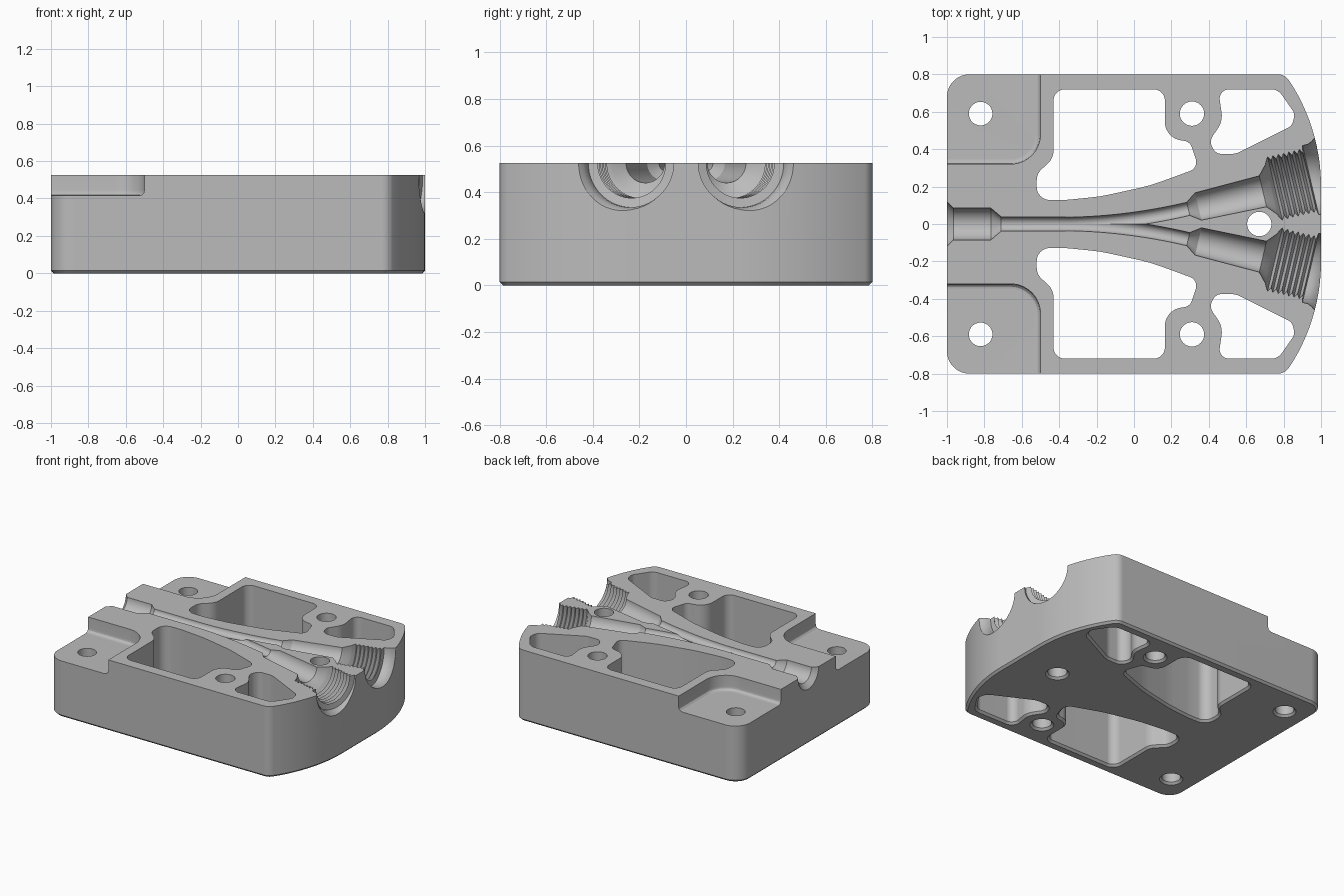
import bpy, bmesh
from math import sin, cos, tan, pi, atan, ceil
from mathutils import Vector

if "Cube" in bpy.data.objects:
    bpy.data.objects.remove(bpy.data.objects["Cube"], do_unlink=True)

TOP, CHAMFER, SIDES = 0.525, 0.015, 48

metal = bpy.data.materials.new("machined grey")
metal.use_nodes = True
grey = (0.5, 0.5, 0.5, 1)
metal.diffuse_color = grey
metal.node_tree.nodes["Principled BSDF"].inputs["Base Color"].default_value = grey


def rounded(corners):
    """Counter-clockwise outline from (x, y, fillet radius) corners."""
    out = []
    for i, (x, y, r) in enumerate(corners):
        p = Vector((x, y))
        a = (p - Vector(corners[i - 1][:2])).normalized()
        b = (Vector(corners[(i + 1) % len(corners)][:2]) - p).normalized()
        if r == 0:
            out.append(p)
            continue
        turn = -a.angle_signed(b)
        side = 1 if turn > 0 else -1
        start = p - a * r * tan(abs(turn) / 2)
        normal = Vector((-a.y, a.x)) * side
        steps = max(2, ceil(abs(turn) / 0.13))
        for k in range(steps + 1):
            t = abs(turn) * k / steps
            out.append(start + a * r * sin(t) + normal * r * (1 - cos(t)))
    return out


def circle(x, y, r):
    return [Vector((x + r * cos(2 * pi * k / SIDES), y + r * sin(2 * pi * k / SIDES)))
            for k in range(SIDES)]


def mirror(outline):
    return [Vector((p.x, -p.y)) for p in reversed(outline)]


def offset(outline, d):
    out = []
    for i, p in enumerate(outline):
        a = (p - outline[i - 1]).normalized()
        b = (outline[(i + 1) % len(outline)] - p).normalized()
        n1, n2 = Vector((a.y, -a.x)), Vector((b.y, -b.x))
        out.append(p + (n1 + n2) * d / (1 + n1.dot(n2)))
    return out


def skin(name, rings):
    """Closed solid through a list of equal rings of points."""
    bm = bmesh.new()
    loops = [[bm.verts.new(p) for p in ring] for ring in rings]
    n = len(loops[0])
    for lo, hi in zip(loops, loops[1:]):
        for k in range(n):
            bm.faces.new((lo[k], lo[(k + 1) % n], hi[(k + 1) % n], hi[k]))
    bm.faces.new(loops[0][::-1])
    bm.faces.new(loops[-1])
    bmesh.ops.recalc_face_normals(bm, faces=bm.faces)
    mesh = bpy.data.meshes.new(name)
    bm.to_mesh(mesh)
    bm.free()
    mesh.materials.append(metal)
    obj = bpy.data.objects.new(name, mesh)
    bpy.context.collection.objects.link(obj)
    return obj


def prism(name, outline, levels):
    return skin(name, [[(p.x, p.y, z) for p in offset(outline, d)] for z, d in levels])


def turned(name, stations):
    """Round cutter whose axis lies in the top face; stations are (x, y, heading, radius)."""
    rings = []
    for x, y, h, r in stations:
        ring = []
        for k in range(SIDES):
            a = 2 * pi * (k + 0.5) / SIDES
            ring.append((x - sin(h) * r * cos(a), y + cos(h) * r * cos(a), TOP + r * sin(a)))
        rings.append(ring)
    return skin(name, rings)


# Block: rounded corners at one end, bowed face at the other
bow = [(-0.03 + (1.061 - (y - 0.2) ** 2) ** 0.5, y)
       for y in [0.2 + 0.53 * k / 12 for k in range(13)]]
corners = [(-1, -0.8, 0.12), (0.807, -0.8, 0.07)]
corners += [(x, -y, 0) for x, y in reversed(bow)]
corners += [(x, y, 0) for x, y in bow]
corners += [(0.807, 0.8, 0.07), (-1, 0.8, 0.12)]
block = prism("block", rounded(corners), [(0, -CHAMFER), (CHAMFER, 0), (TOP, 0)])

# Outlines of the openings on one side
main_pocket = rounded([
    (0.165, 0.72, 0.06), (-0.43, 0.72, 0.06), (-0.43, 0.35, 0.1), (-0.52, 0.27, 0.08),
    (-0.52, 0.13, 0.07), (-0.38, 0.127, 0.5), (-0.18, 0.147, 0.8), (0.085, 0.205, 0.8),
    (0.345, 0.3, 0.05), (0.3, 0.44, 0.05), (0.165, 0.46, 0.1)])
end_pocket = rounded([
    (0.77, 0.72, 0.07), (0.45, 0.72, 0.05), (0.475, 0.55, 0.12), (0.4, 0.44, 0.06),
    (0.44, 0.375, 0.05), (0.545, 0.375, 0.1), (0.845, 0.525, 0.05), (0.86, 0.59, 0.05)])
step = rounded([(-1.1, 0.32, 0), (-0.5, 0.32, 0.16), (-0.5, 0.95, 0), (-1.1, 0.95, 0)])

through = [(-CHAMFER, 2 * CHAMFER), (CHAMFER, 0), (0.6, 0)]
filleted = [(0.415, -0.03), (0.419, -0.015), (0.43, -0.004), (0.445, 0), (0.6, 0)]

cutters = [prism("centre_pin_hole", circle(0.67, 0, 0.065), through)]
for name, outline, levels in [
        ("main_pocket", main_pocket, through), ("end_pocket", end_pocket, through),
        ("boss_hole", circle(0.31, 0.59, 0.065), through),
        ("corner_hole", circle(-0.82, 0.59, 0.063), through),
        ("corner_step", step, filleted)]:
    cutters.append(prism(name + "_left", outline, levels))
    cutters.append(prism(name + "_right", mirror(outline), levels))

# Single inlet bore narrowing to the feed channel
cutters.append(turned("inlet_bore", [(x, 0, 0, r) for x, r in [
    (-1.05, 0.17), (-0.965, 0.085), (-0.765, 0.085), (-0.71, 0.038), (-0.36, 0.037)]]))

# Two curved branches ending in threaded ports
slope = 0.235
heading = atan(slope)
branch = [(-0.42, 0, 0, 0.036)]
for k in range(17):
    u = k / 16
    branch.append((-0.4 + 0.69 * u, 0.081 * u * u, atan(slope * u), 0.036))
port = [(0.055, 0.075), (0.41, 0.085), (0.455, 0.135)]
for k in range(7):
    port += [(0.462 + 0.029 * k, 0.15), (0.4765 + 0.029 * k, 0.173)]
port += [(0.665, 0.15), (0.672, 0.19), (0.7, 0.19), (0.725, 0.2), (0.745, 0.215),
         (0.76, 0.24), (0.9, 0.24)]
branch += [(0.29 + d * cos(heading), 0.081 + d * sin(heading), heading, r) for d, r in port]
cutters.append(turned("branch_left", branch))
cutters.append(turned("branch_right", [(x, -y, -h, r) for x, y, h, r in branch]))

# Cut everything out of the block
bpy.ops.object.select_all(action="DESELECT")
bpy.context.view_layer.objects.active = block
block.select_set(True)
for cutter in cutters:
    mod = block.modifiers.new("cut", "BOOLEAN")
    mod.operation = "DIFFERENCE"
    mod.solver = "EXACT"
    mod.object = cutter
    bpy.ops.object.modifier_apply(modifier=mod.name)
    bpy.data.objects.remove(cutter, do_unlink=True)

bpy.ops.object.shade_smooth_by_angle(angle=0.45)
weighted = block.modifiers.new("weighted normals", "WEIGHTED_NORMAL")
weighted.keep_sharp = True
